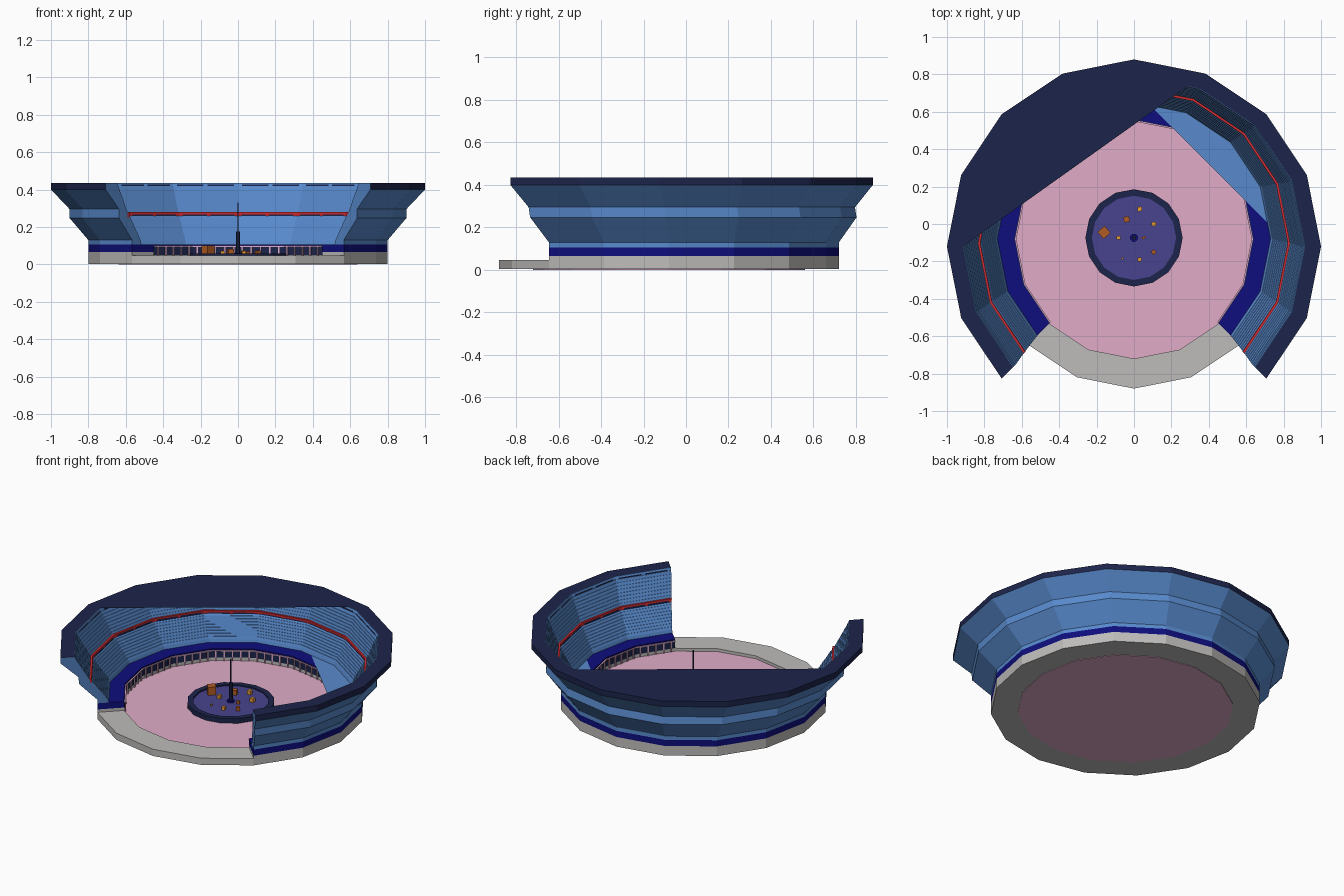
import bpy, bmesh, math
from mathutils import Matrix

if "Cube" in bpy.data.objects:
    bpy.data.objects.remove(bpy.data.objects["Cube"])

SEG = 16


def mat(name, r, g, b):
    m = bpy.data.materials.new(name)
    lin = [((c / 255 + 0.055) / 1.055) ** 2.4 if c > 10 else c / 3295 for c in (r, g, b)]
    m.diffuse_color = (*lin, 1)
    m.use_nodes = True
    m.node_tree.nodes["Principled BSDF"].inputs["Base Color"].default_value = m.diffuse_color
    return m


BLUE = mat("seat_blue", 88, 138, 205)
DARK = mat("rim_navy", 28, 36, 74)
NAVY = mat("band_navy", 14, 14, 125)
PINK = mat("floor_pink", 225, 172, 200)
PURPLE = mat("stage_purple", 72, 68, 142)
RED = mat("rail_red", 215, 45, 50)
ORANGE = mat("crate_orange", 176, 92, 36)
AMBER = mat("crate_amber", 230, 155, 55)
GREY = mat("base_grey", 190, 188, 186)


def finish(name, bm, mats):
    bmesh.ops.recalc_face_normals(bm, faces=bm.faces)
    me = bpy.data.meshes.new(name)
    bm.to_mesh(me)
    bm.free()
    for m in mats:
        me.materials.append(m)
    ob = bpy.data.objects.new(name, me)
    bpy.context.collection.objects.link(ob)
    return ob


def point(r, z, k):
    # the bowl leans: its centre drifts forward as it rises
    cy = -0.08 - 0.04 * min(1, max(0, (z - 0.13) / 0.27))
    a = math.radians(22.5 * k)
    return (r * math.cos(a), cy + r * math.sin(a), z)


def sweep(name, prof, mats, k0=-2, k1=10, edge_mat={}):
    """Sweep a closed (r, z) profile round the arena, full circle or arc."""
    full = k1 - k0 == SEG
    bm = bmesh.new()
    rings = [[bm.verts.new(point(r, z, k)) for r, z in prof]
             for k in range(k0, k1 if full else k1 + 1)]
    n = len(prof)
    pairs = list(zip(rings, rings[1:])) + ([(rings[-1], rings[0])] if full else [])
    for a, b in pairs:
        for i in range(n):
            j = (i + 1) % n
            f = bm.faces.new((a[i], a[j], b[j], b[i]))
            f.material_index = edge_mat.get(i, 0)
    if not full:
        bm.faces.new(rings[0])
        bm.faces.new(rings[-1])
    return finish(name, bm, mats)


def box_prof(r0, r1, z0, z1):
    return [(r1, z0), (r1, z1), (r0, z1), (r0, z0)]


def sheet(name, pts, m):
    bm = bmesh.new()
    bm.faces.new([bm.verts.new(p) for p in pts])
    return finish(name, bm, [m])


def cyl(name, r, z0, z1, m, y=-0.08, n=SEG):
    bm = bmesh.new()
    bmesh.ops.create_cone(bm, cap_ends=True, segments=n, radius1=r, radius2=r, depth=z1 - z0,
                          matrix=Matrix.Translation((0, y, (z0 + z1) / 2))
                          @ Matrix.Rotation(math.pi / 2, 4, 'Z'))
    return finish(name, bm, [m])


# base ring, raised grey kerb under the stands, floor
sweep("base_ring", box_prof(0.64, 0.80, 0.003, 0.047), [GREY], 0, 16)
sweep("stand_plinth", box_prof(0.64, 0.80, 0.047, 0.066), [GREY])
cyl("arena_floor", 0.64, 0.0, 0.028, PINK)

# navy band below the stands
sweep("lower_band", box_prof(0.64, 0.80, 0.066, 0.106), [NAVY])


def rows(r0, z0, r1, z1, n):
    """Steep seat rows, each with a narrow tread."""
    out = []
    dr, dz = (r1 - r0) / n, (z1 - z0) / n
    for i in range(n):
        out += [(r0 + i * dr, z0 + i * dz), (r0 + (i + 0.7) * dr, z0 + (i + 1) * dz)]
    return out + [(r1, z1)]


# stepped seating bowl with outer shell
outer = [(0.80, 0.106), (0.80, 0.13), (0.90, 0.247), (0.90, 0.295), (1.0, 0.40), (1.0, 0.436)]
inner = [(0.73, 0.106)] + rows(0.735, 0.125, 0.815, 0.25, 8) + rows(0.835, 0.275, 0.915, 0.436, 9)
sweep("seating_bowl", outer + inner[::-1], [BLUE, DARK], edge_mat={4: 1, 5: 1})

# red rail between the tiers
sweep("tier_rail", box_prof(0.822, 0.834, 0.25, 0.28), [RED])

# thin dark slots on each bay of the tier wall and upper edge
bm = bmesh.new()
for k in range(-2, 10):
    for r, z, h in ((0.821, 0.259, 0.012), (0.906, 0.415, 0.012)):
        a, b = point(r, z, k), point(r, z, k + 1)
        for t0, t1 in ((0.06, 0.47), (0.53, 0.94)):
            p, q = [tuple(a[i] + (b[i] - a[i]) * t for i in range(3)) for t in (t0, t1)]
            bm.faces.new([bm.verts.new(v) for v in
                          (p, q, (q[0], q[1], z + h), (p[0], p[1], z + h))])
finish("bay_slots", bm, [DARK])

# flat roof sheet over the back left and floor sheet at the back right
sheet("roof_sheet", [point(1.0, 0.4365, k) for k in range(3, 9)] + [point(0.915, 0.4365, 8)], DARK)
sheet("corner_sheet", [point(0.80, 0.1065, k) for k in range(0, 5)], BLUE)

# barrier round the floor: dark panel, top rail, posts
sweep("barrier_panel", box_prof(0.636, 0.64, 0.05, 0.098), [DARK])
sweep("barrier_rail", box_prof(0.629, 0.636, 0.094, 0.1), [PINK])
bm = bmesh.new()
for k in range(-2, 10):
    a, b = point(0.632, 0.064, k), point(0.632, 0.064, k + 1)
    rot = Matrix.Rotation(math.radians(22.5 * (k + 0.5)), 4, 'Z')
    for s in range(5):
        t = (s + 0.5) / 5
        loc = [a[i] + (b[i] - a[i]) * t for i in range(3)]
        bmesh.ops.create_cube(bm, size=1, matrix=Matrix.Translation(loc) @ rot
                              @ Matrix.Diagonal((0.006, 0.008, 0.066, 1)))
finish("barrier_posts", bm, [PINK])

# central stage
bm = bmesh.new()
stage = [(0.26, 0.028), (0.26, 0.058), (0.225, 0.058), (0.225, 0.028)]
ob = sweep("stage_rim", stage, [DARK], 0, 16)
ob.location.y = 0.006
bm.free()
cyl("stage_top", 0.226, 0.028, 0.05, PURPLE, -0.074)

# mast
cyl("mast_foot", 0.022, 0.05, 0.062, NAVY, -0.074, 12)
cyl("mast_lower", 0.012, 0.06, 0.175, DARK, -0.074, 8)
cyl("mast_upper", 0.004, 0.175, 0.33, DARK, -0.074, 8)

# crates on the stage: x, y, width, depth, top, turn, material
crates = [(-0.16, -0.045, 0.05, 0.05, 0.102, 42, ORANGE),
          (-0.04, 0.025, 0.03, 0.03, 0.082, 15, ORANGE),
          (0.03, 0.08, 0.024, 0.024, 0.075, 5, AMBER),
          (0.105, 0.0, 0.024, 0.024, 0.075, 0, AMBER),
          (0.105, -0.15, 0.022, 0.022, 0.075, 35, ORANGE),
          (0.03, -0.19, 0.02, 0.02, 0.072, 10, AMBER),
          (-0.062, -0.185, 0.01, 0.01, 0.062, 0, AMBER),
          (-0.083, -0.073, 0.02, 0.02, 0.072, 0, AMBER),
          (0.052, -0.073, 0.02, 0.012, 0.07, 25, ORANGE)]
for i, (x, y, w, d, top, turn, m) in enumerate(crates):
    bm = bmesh.new()
    bmesh.ops.create_cube(bm, size=1, matrix=Matrix.Translation((x, y, (0.048 + top) / 2))
                          @ Matrix.Rotation(math.radians(turn), 4, 'Z')
                          @ Matrix.Diagonal((w, d, top - 0.048, 1)))
    finish(f"crate_{i + 1}", bm, [m])
